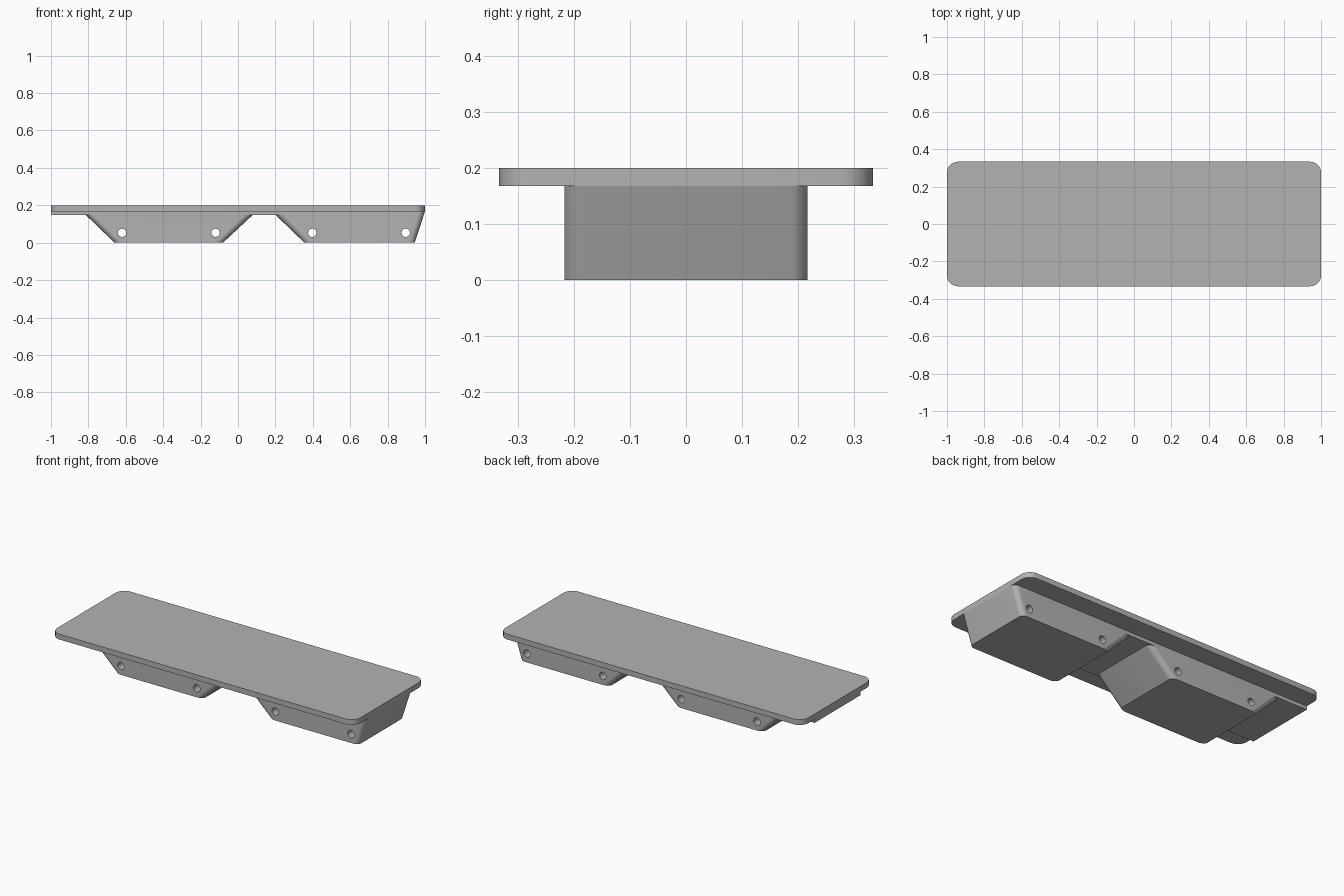
import bpy, bmesh, math
from mathutils import Matrix

cube = bpy.data.objects.get("Cube")
if cube:
    bpy.data.objects.remove(cube, do_unlink=True)

PLATE_Z, TOP_Z, STRIP_Z = 0.168, 0.2, 0.147
DEPTH = 0.217  # half depth of the under body

grey = bpy.data.materials.new("light_grey")
grey.use_nodes = True
grey.diffuse_color = (0.45, 0.45, 0.45, 1)
grey.node_tree.nodes["Principled BSDF"].inputs["Base Color"].default_value = grey.diffuse_color


def make_object(name, bm):
    bmesh.ops.recalc_face_normals(bm, faces=bm.faces)
    mesh = bpy.data.meshes.new(name)
    bm.to_mesh(mesh)
    bm.free()
    mesh.materials.append(grey)
    obj = bpy.data.objects.new(name, mesh)
    bpy.context.collection.objects.link(obj)
    return obj


def block(name, low, high, half_y, z0, z1, radius=0):
    """Block whose x range runs from low at z0 to high at z1, upright edges rounded."""
    bm = bmesh.new()
    rings = [[bm.verts.new((x, y, z)) for x, y in
              ((a, -half_y), (b, -half_y), (b, half_y), (a, half_y))]
             for (a, b), z in ((low, z0), (high, z1))]
    bm.faces.new(rings[0])
    bm.faces.new(rings[1])
    for i in range(4):
        j = (i + 1) % 4
        bm.faces.new((rings[0][i], rings[0][j], rings[1][j], rings[1][i]))
    if radius:
        upright = [e for e in bm.edges if abs(e.verts[0].co.z - e.verts[1].co.z) > 0.01]
        bmesh.ops.bevel(bm, geom=upright, offset=radius, segments=8,
                        profile=0.5, affect='EDGES')
    return make_object(name, bm)


def combine(target, other, operation):
    mod = target.modifiers.new(operation.title(), 'BOOLEAN')
    mod.operation, mod.object, mod.solver = operation, other, 'EXACT'
    bpy.context.view_layer.objects.active = target
    bpy.ops.object.modifier_apply(modifier=mod.name)
    bpy.data.objects.remove(other, do_unlink=True)


def shade(obj):
    bpy.ops.object.select_all(action='DESELECT')
    obj.select_set(True)
    bpy.context.view_layer.objects.active = obj
    bpy.ops.object.shade_smooth_by_angle(angle=math.radians(30))


# Top plate with rounded corners
plate = block("top_plate", (-1, 1), (-1, 1), 0.333, PLATE_Z, TOP_Z, 0.058)

# Under body: thin strip joined to two tapered pods
body = block("under_body", (-1, 0.9), (-1, 0.9), DEPTH, STRIP_Z, PLATE_Z)
for low, high in (((-0.66, -0.08), (-0.834, 0.1)), ((0.355, 0.945), (0.181, 1.0))):
    combine(body, block("pod", low, high, DEPTH, 0, PLATE_Z, 0.03), 'UNION')

# Cross holes through the pods
for x in (-0.62, -0.12, 0.397, 0.897):
    bm = bmesh.new()
    bmesh.ops.create_cone(bm, cap_ends=True, segments=32, radius1=0.022, radius2=0.022, depth=1,
                          matrix=Matrix.Translation((x, 0, 0.053)) @ Matrix.Rotation(math.pi / 2, 4, 'X'))
    combine(body, make_object("hole_cutter", bm), 'DIFFERENCE')

for obj in (plate, body):
    shade(obj)
